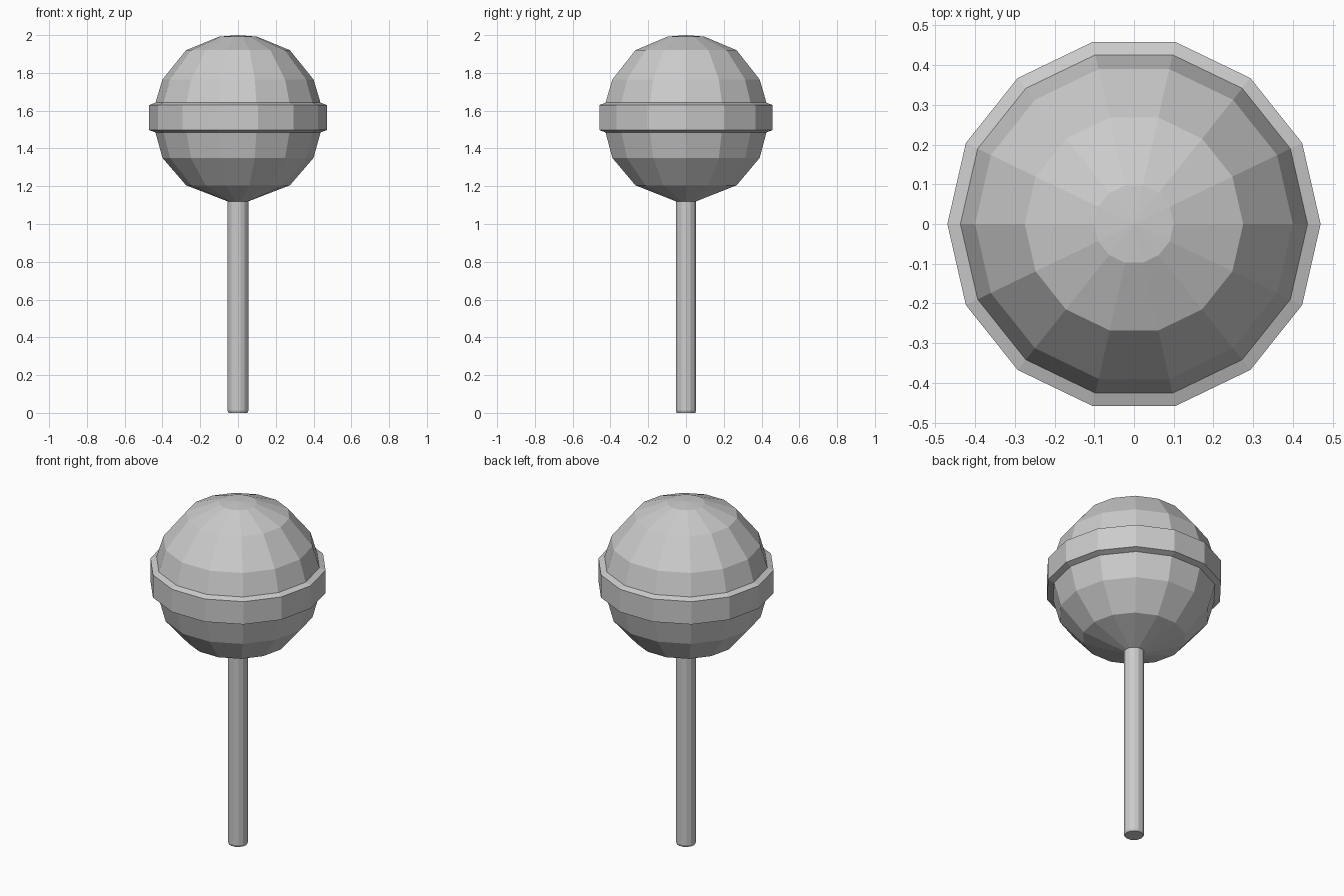
import bpy, bmesh
from math import cos, sin, pi

if "Cube" in bpy.data.objects:
    bpy.data.objects.remove(bpy.data.objects["Cube"])

SIDES = 14


def lathe(name, profile):
    """Revolve (radius, z) points, bottom to top; radius 0 makes a pole."""
    bm = bmesh.new()
    rings = []
    for r, z in profile:
        if r == 0:
            rings.append([bm.verts.new((0, 0, z))] * SIDES)
        else:
            rings.append([bm.verts.new((r * cos(2 * pi * i / SIDES), r * sin(2 * pi * i / SIDES), z))
                          for i in range(SIDES)])
    for low, high in zip(rings, rings[1:]):
        for i in range(SIDES):
            j = (i + 1) % SIDES
            corners = [low[i], low[j], high[j], high[i]]
            bm.faces.new(list(dict.fromkeys(corners)))
    bmesh.ops.recalc_face_normals(bm, faces=bm.faces)
    mesh = bpy.data.meshes.new(name)
    bm.to_mesh(mesh)
    bm.free()
    obj = bpy.data.objects.new(name, mesh)
    bpy.context.collection.objects.link(obj)
    return obj


# Candy ball with the raised band around its middle
lathe("candy", [
    (0.055, 1.12), (0.275, 1.205), (0.40, 1.35), (0.437, 1.485),
    (0.47, 1.497), (0.47, 1.63), (0.437, 1.642),
    (0.40, 1.765), (0.275, 1.92), (0.10, 1.992), (0, 2.0),
])

# Stick with a slightly bevelled foot
lathe("stick", [(0, 0), (0.05, 0), (0.055, 0.012), (0.055, 1.12)])
